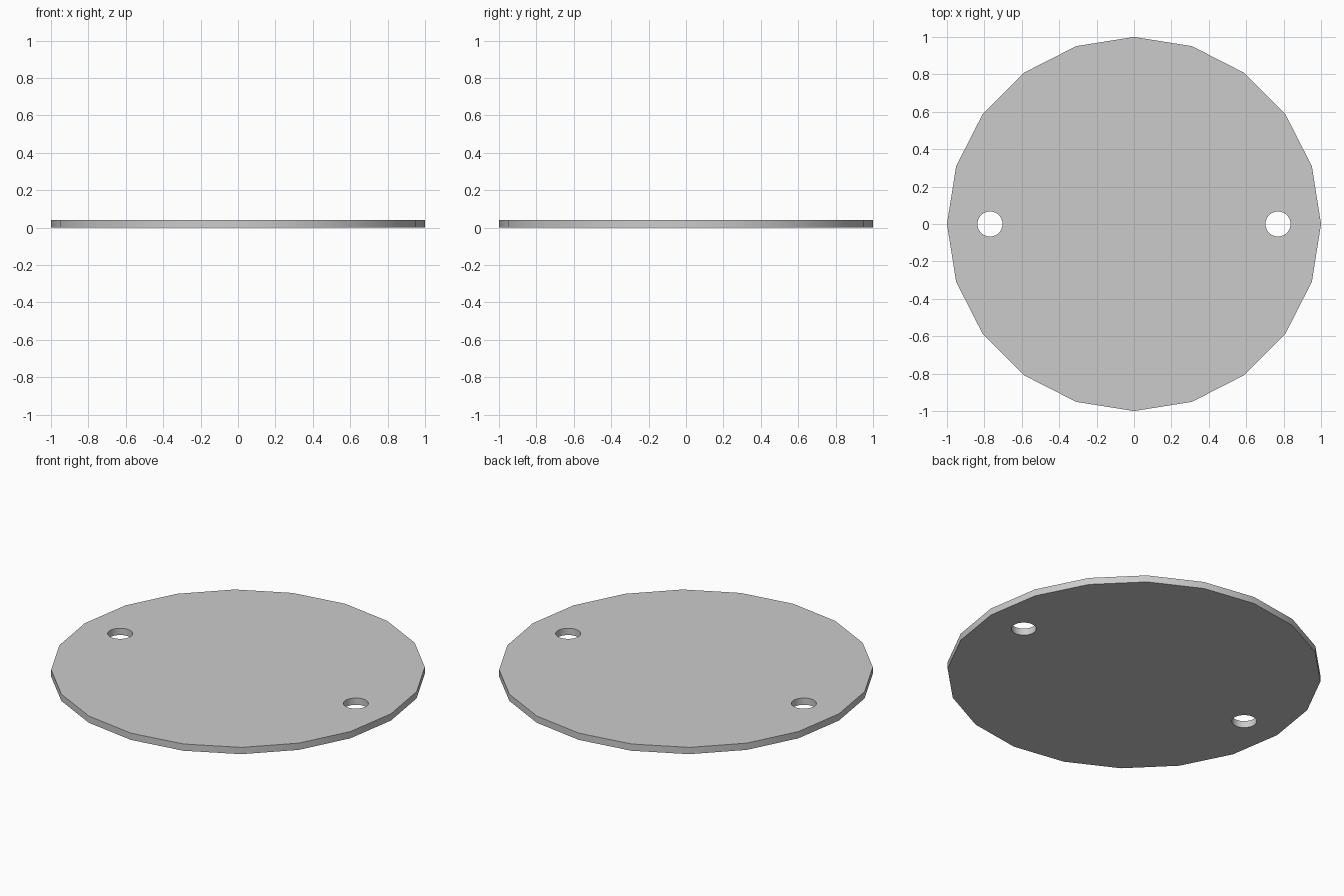
import bpy

if "Cube" in bpy.data.objects:
    bpy.data.objects.remove(bpy.data.objects["Cube"])

THICKNESS = 0.04
HOLE_X, HOLE_RADIUS = 0.77, 0.067


def cylinder(name, sides, radius, depth, x=0.0):
    bpy.ops.mesh.primitive_cylinder_add(
        vertices=sides, radius=radius, depth=depth, location=(x, 0, THICKNESS / 2))
    obj = bpy.context.object
    obj.name = name
    return obj


# Twenty-sided flat disc
plate = cylinder("round_plate", 20, 1.0, THICKNESS)

# Two round holes drilled through, one on each side
for side, x in (("left", -HOLE_X), ("right", HOLE_X)):
    cutter = cylinder(f"{side}_hole_cutter", 32, HOLE_RADIUS, THICKNESS * 4, x)
    cutter.hide_render = True
    bpy.context.view_layer.objects.active = plate
    cut = plate.modifiers.new(f"{side}_hole", 'BOOLEAN')
    cut.operation = 'DIFFERENCE'
    cut.solver = 'EXACT'
    cut.object = cutter
    bpy.ops.object.modifier_apply(modifier=cut.name)
    bpy.data.objects.remove(cutter, do_unlink=True)

# Smooth rim and hole walls, crisp top and bottom edges
bpy.ops.object.select_all(action='DESELECT')
plate.select_set(True)
bpy.context.view_layer.objects.active = plate
bpy.ops.object.shade_smooth_by_angle(angle=0.52)
